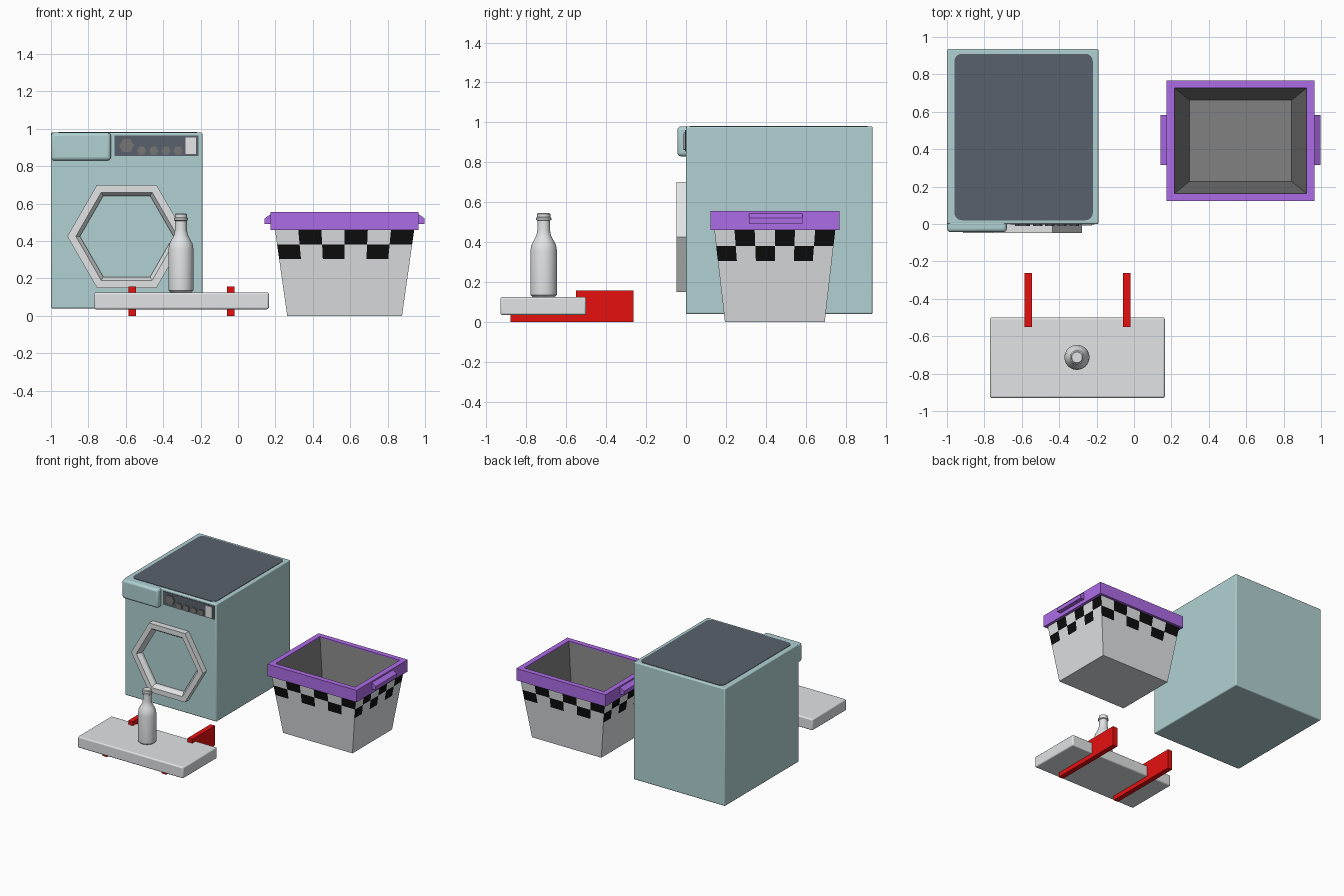
import bpy, bmesh
from math import cos, sin, pi, radians
from mathutils import Matrix, Vector

cube = bpy.data.objects.get("Cube")
if cube:
    bpy.data.objects.remove(cube, do_unlink=True)


def material(name, r, g, b):
    m = bpy.data.materials.new(name)
    m.use_nodes = True
    m.diffuse_color = (r, g, b, 1)
    m.node_tree.nodes["Principled BSDF"].inputs["Base Color"].default_value = (r, g, b, 1)
    return m


TEAL = material("pale teal enamel", 0.44, 0.64, 0.65)
SLATE = material("dark slate", 0.10, 0.12, 0.15)
GREY = material("light grey", 0.75, 0.77, 0.78)
LINING = material("lining grey", 0.22, 0.22, 0.22)
PURPLE = material("purple plastic", 0.42, 0.15, 0.80)
RED = material("red metal", 0.80, 0.005, 0.005)
BLACK = material("black check", 0.004, 0.004, 0.004)
WHITE = material("white display", 0.85, 0.85, 0.85)
KNOB = material("knob grey", 0.18, 0.18, 0.18)


def finish(name, bm, *mats, bevel=0, smooth=False):
    bmesh.ops.recalc_face_normals(bm, faces=bm.faces)
    mesh = bpy.data.meshes.new(name)
    bm.to_mesh(mesh)
    bm.free()
    for m in mats:
        mesh.materials.append(m)
    ob = bpy.data.objects.new(name, mesh)
    bpy.context.collection.objects.link(ob)
    if bevel:
        mod = ob.modifiers.new("Rounded edges", "BEVEL")
        mod.width, mod.segments = bevel, 3
    if bevel or smooth:
        bpy.ops.object.select_all(action="DESELECT")
        ob.select_set(True)
        bpy.context.view_layer.objects.active = ob
        bpy.ops.object.shade_smooth_by_angle(angle=radians(35))
    return ob


def box(name, lo, hi, mat, bevel=0):
    lo, hi = Vector(lo), Vector(hi)
    bm = bmesh.new()
    bmesh.ops.create_cube(bm, size=1, matrix=Matrix.Translation((lo + hi) / 2)
                          @ Matrix.Diagonal((*(hi - lo), 1)))
    return finish(name, bm, mat, bevel=bevel)


def prism(name, outline, depth, mat):
    """Extrude a planar outline along the depth vector."""
    bm = bmesh.new()
    face = bm.faces.new([bm.verts.new(p) for p in outline])
    new = bmesh.ops.extrude_face_region(bm, geom=[face])["geom"]
    bmesh.ops.translate(bm, vec=depth, verts=[v for v in new if isinstance(v, bmesh.types.BMVert)])
    return finish(name, bm, mat)


def lathe(name, profile, sides, centre, mat, forward=False, loop=False, smooth=False):
    """Spin (radius, height) points round z, or round -y when forward is set."""
    bm = bmesh.new()
    rings = [[bm.verts.new((r * cos(2 * pi * i / sides), r * sin(2 * pi * i / sides), h))
              for i in range(sides)] for r, h in profile]
    pairs = list(zip(rings, rings[1:]))
    if loop:
        pairs.append((rings[-1], rings[0]))
    else:
        bm.faces.new(rings[0])
        bm.faces.new(rings[-1])
    for a, b in pairs:
        for i in range(sides):
            j = (i + 1) % sides
            bm.faces.new((a[i], a[j], b[j], b[i]))
    turn = Matrix.Rotation(pi / 2, 4, "X") if forward else Matrix()
    bm.transform(Matrix.Translation(centre) @ turn)
    return finish(name, bm, mat, smooth=smooth)


# Washing machine: cabinet, top panel, drawer
box("washer_cabinet", (-1, 0, 0.04), (-0.19, 0.935, 0.98), TEAL, 0.008)
corners = ((-0.26, 0.87, 0), (-0.92, 0.87, 1), (-0.92, 0.06, 2), (-0.26, 0.06, 3))
outline = [(x + 0.04 * cos((q + k / 6) * pi / 2), y + 0.04 * sin((q + k / 6) * pi / 2), 0.978)
           for x, y, q in corners for k in range(7)]
prism("washer_top_panel", outline, (0, 0, 0.005), SLATE)
box("detergent_drawer", (-1, -0.043, 0.83), (-0.68, 0.02, 0.98), TEAL, 0.018)

# Control panel with its display and knobs
box("control_panel", (-0.66, -0.004, 0.855), (-0.21, 0.003, 0.963), SLATE)
box("control_display", (-0.28, -0.009, 0.865), (-0.225, 0, 0.953), WHITE)
for i, (x, z, r) in enumerate([(-0.595, 0.91, 0.04)]
                              + [(-0.515 + 0.065 * k, 0.883, 0.025) for k in range(4)]):
    lathe(f"control_knob_{i + 1}", [(r, 0), (r, 0.012)], 6, (x, 0, z), KNOB, forward=True)

# Hexagonal door frame, open in the middle
lathe("door_frame", [(0.318, -0.005), (0.318, 0.048), (0.272, 0.048), (0.25, 0.02), (0.25, -0.005)],
      6, (-0.595, 0, 0.425), GREY, forward=True, loop=True)

# Shelf on two brackets
box("shelf_board", (-0.77, -0.93, 0.035), (0.165, -0.5, 0.125), GREY, 0.01)
bracket = [(-0.88, 0), (-0.262, 0), (-0.262, 0.157), (-0.55, 0.157), (-0.55, 0.036), (-0.88, 0.036)]
for side, x in (("right", -0.585), ("left", -0.06)):
    prism(f"shelf_bracket_{side}", [(x, y, z) for y, z in bracket], (0.04, 0, 0), RED)

# Bottle
lathe("bottle", [(0.055, 0.125), (0.066, 0.135), (0.067, 0.15), (0.067, 0.355), (0.062, 0.385),
                 (0.048, 0.412), (0.036, 0.435), (0.032, 0.46), (0.031, 0.508), (0.038, 0.512),
                 (0.038, 0.522), (0.033, 0.525), (0.033, 0.542), (0.028, 0.546)],
      32, (-0.305, -0.713, 0), GREY, smooth=True)

# Basket: tapered shell with a two-row check band
CX, CY = 0.57, 0.445


def rect(z, hx, hy, steps=1):
    """Points round a rectangle, each side split into equal steps."""
    c = [(-hx, -hy), (hx, -hy), (hx, hy), (-hx, hy)]
    return [Vector((CX, CY, z)) + Vector((*c[s], 0)).lerp(Vector((*c[(s + 1) % 4], 0)), k / steps)
            for s in range(4) for k in range(steps)]


def skin(name, loops, mats, rule=None, caps=(), closed=False, bevel=0):
    bm = bmesh.new()
    rings = [[bm.verts.new(p) for p in loop] for loop in loops]
    n = len(rings[0])
    count = len(rings) if closed else len(rings) - 1
    for row in range(count):
        a, b = rings[row], rings[(row + 1) % len(rings)]
        for i in range(n):
            j = (i + 1) % n
            f = bm.faces.new((a[i], a[j], b[j], b[i]))
            f.material_index = rule(row, i) if rule else 0
    for c in caps:
        bm.faces.new(rings[c])
    return finish(name, bm, *mats, bevel=bevel)


def shell(z):
    t = z / 0.46
    return rect(z, 0.307 + 0.065 * t, 0.25 + 0.053 * t, 6)


skin("basket_shell", [shell(z) for z in (0, 0.305, 0.382, 0.46)], (GREY, BLACK),
     rule=lambda row, i: int((row == 1 and i % 2 == 0) or (row == 2 and i % 2 == 1)), caps=(0,))
skin("basket_lining", [rect(0.553, 0.354, 0.283), rect(0.03, 0.273, 0.217)], (LINING,), caps=(1,))
skin("basket_rim", [rect(0.46, 0.395, 0.323), rect(0.555, 0.395, 0.323),
                    rect(0.555, 0.353, 0.282), rect(0.46, 0.353, 0.282)], (PURPLE,), closed=True)

# Wedge handles on both ends of the rim
for side, s in (("right", -1), ("left", 1)):
    wedge = [(0.39, 0.49), (0.428, 0.49), (0.428, 0.521), (0.39, 0.547)]
    prism(f"basket_handle_{side}", [(CX + s * x, 0.315, z) for x, z in wedge], (0, 0.268, 0), PURPLE)
